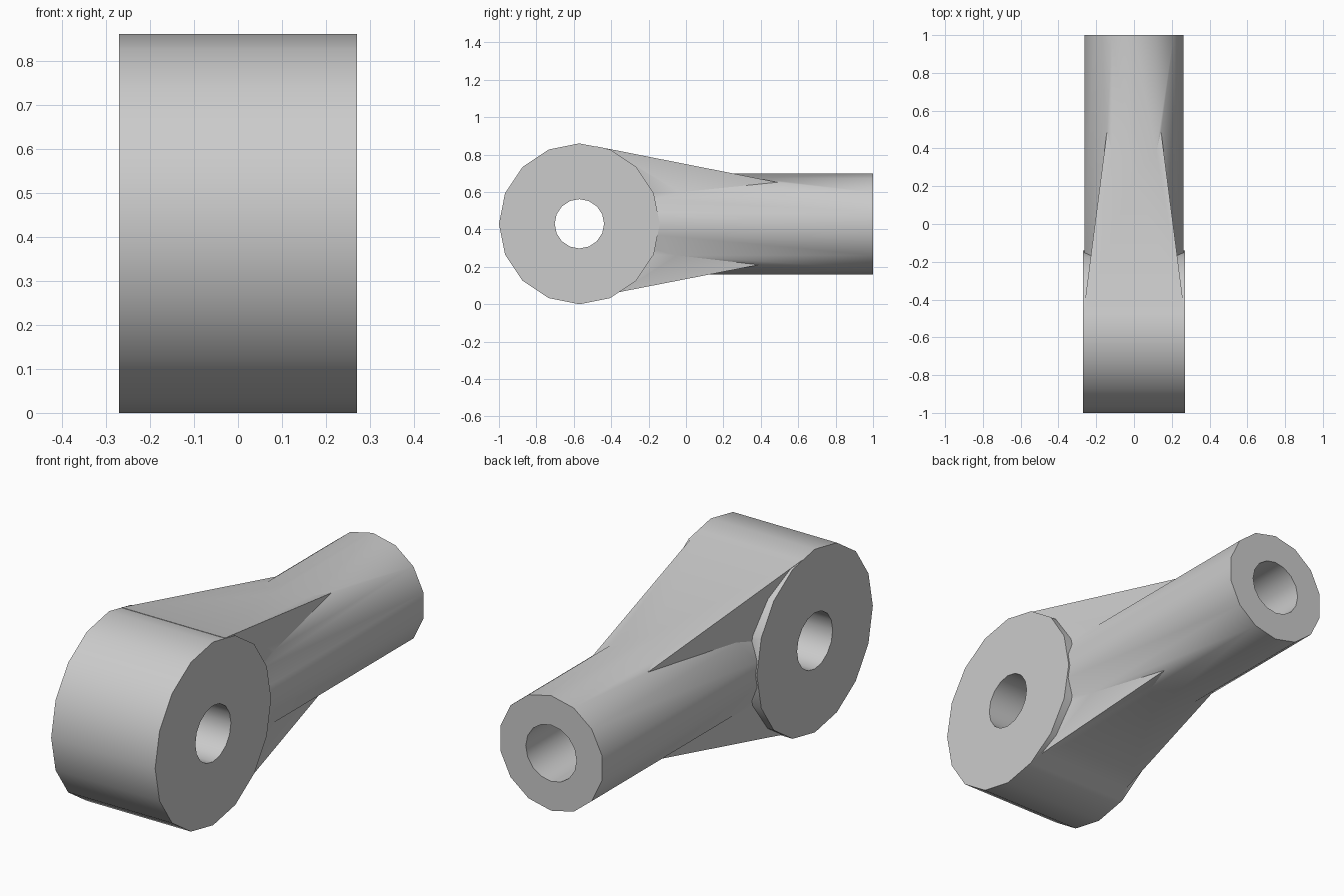
import bpy, bmesh
from math import sin, cos, pi

if "Cube" in bpy.data.objects:
    bpy.data.objects.remove(bpy.data.objects["Cube"])

CZ, EYE_Y = 0.43, -0.57


def loft(name, ring_a, ring_b):
    """Closed solid between two matching rings of points."""
    bm = bmesh.new()
    a = [bm.verts.new(p) for p in ring_a]
    b = [bm.verts.new(p) for p in ring_b]
    n = len(a)
    bm.faces.new(a)
    bm.faces.new(b[::-1])
    for i in range(n):
        j = (i + 1) % n
        bm.faces.new((a[j], a[i], b[i], b[j]))
    bmesh.ops.recalc_face_normals(bm, faces=bm.faces)
    me = bpy.data.meshes.new(name)
    bm.to_mesh(me)
    bm.free()
    ob = bpy.data.objects.new(name, me)
    bpy.context.collection.objects.link(ob)
    return ob


def cylinder(name, axis, r, lo, hi, sides):
    """Cylinder along x (through the eye centre) or along y (shank line)."""
    rings = []
    for t in (lo, hi):
        ring = []
        for i in range(sides):
            u, v = r * sin(2 * pi * i / sides), r * cos(2 * pi * i / sides)
            ring.append((t, EYE_Y + u, CZ + v) if axis == 'x' else (u, t, CZ + v))
        rings.append(ring)
    return loft(name, *rings)


def combine(target, other, op):
    m = target.modifiers.new(op, 'BOOLEAN')
    m.operation, m.solver, m.object = op, 'EXACT', other
    bpy.context.view_layer.objects.active = target
    bpy.ops.object.modifier_apply(modifier=m.name)
    bpy.data.objects.remove(other)


def section(y, w_top, w_bot, top, bot):
    return [(-w_top, y, top), (w_top, y, top), (w_bot, y, bot), (-w_bot, y, bot)]


# eye, round shank and tapered neck
rod_end = cylinder("rod_end", 'x', 0.43, -0.27, 0.27, 16)
shank = cylinder("shank", 'y', 0.27, -0.3, 1.0, 14)
neck = loft("neck", section(-0.48, 0.269, 0.267, 0.844, 0.041),
            section(0.5, 0.142, 0.132, 0.650, 0.232))
combine(rod_end, shank, 'UNION')
combine(rod_end, neck, 'UNION')

# pin hole through the eye, blind bore in the shank
combine(rod_end, cylinder("pin_hole", 'x', 0.132, -0.5, 0.5, 16), 'DIFFERENCE')
combine(rod_end, cylinder("bore", 'y', 0.132, 0.1, 1.2, 16), 'DIFFERENCE')

# smooth the round walls, keep edges crisp
bpy.ops.object.select_all(action='DESELECT')
rod_end.select_set(True)
bpy.context.view_layer.objects.active = rod_end
bpy.ops.object.shade_smooth_by_angle(angle=0.48)
